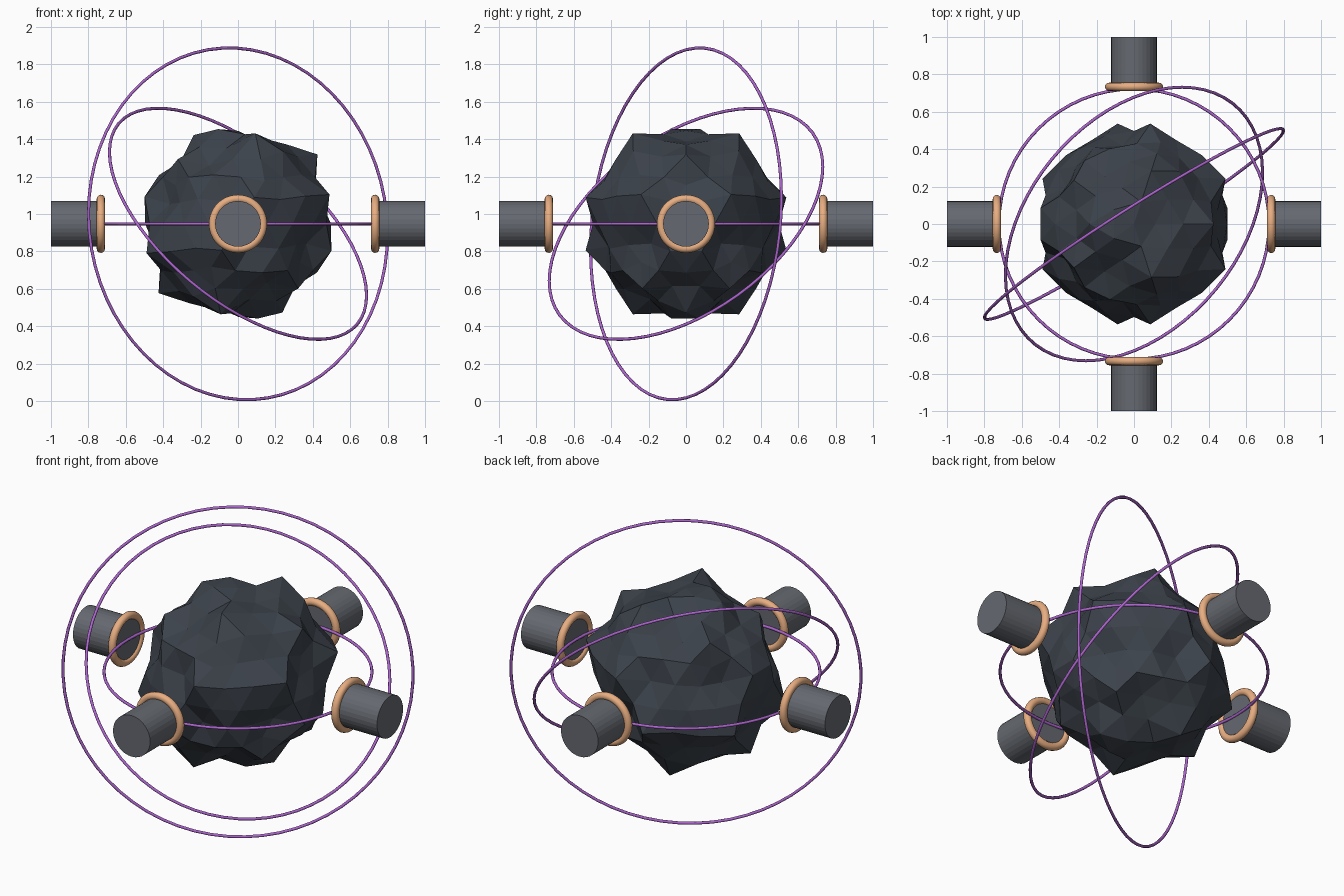
import bpy
from math import sin, cos, pi
from mathutils import Vector, Euler

if "Cube" in bpy.data.objects:
    bpy.data.objects.remove(bpy.data.objects["Cube"])

S = 1 / 1.8                      # overall scale
CENTRE = Vector((0, 0, 0.948))


def material(name, rgb):
    m = bpy.data.materials.new(name)
    m.diffuse_color = (*rgb, 1)
    m.use_nodes = True
    m.node_tree.nodes["Principled BSDF"].inputs["Base Color"].default_value = m.diffuse_color
    return m


ROCK = material("dark_rock", (0.045, 0.055, 0.07))
STEEL = material("steel", (0.13, 0.14, 0.16))
COPPER = material("copper", (0.8, 0.42, 0.22))
VIOLET = material("violet", (0.42, 0.13, 0.62))


def finish(name, mat, smooth=False):
    ob = bpy.context.object
    ob.name = name
    ob.data.materials.append(mat)
    if smooth:
        bpy.ops.object.shade_smooth()
    return ob


# lumpy faceted core
bpy.ops.mesh.primitive_ico_sphere_add(subdivisions=3, radius=1, location=CENTRE)
core = finish("rock_core", ROCK)
for v in core.data.vertices:
    d = v.co.normalized()
    bump = sin(6 * d.x) * cos(6 * d.y) * sin(6 * d.z)
    v.co = d * (0.895 + 0.17 * bump) * S

# thin orbit rings, each larger and more tilted
for i in range(3):
    bpy.ops.mesh.primitive_torus_add(
        major_radius=(1.3 + 0.2 * i) * S, minor_radius=0.015 * S,
        major_segments=64, minor_segments=8,
        location=CENTRE, rotation=(0.5 * i, 0.7 * i, 0))
    finish(f"orbit_ring_{i + 1}", VIOLET, True)

# four emitters around the core, each with a copper collar
for i in range(4):
    a = i * pi / 2
    out = Vector((cos(a), sin(a), 0))
    rot = Euler((0, pi / 2, a))
    bpy.ops.mesh.primitive_cylinder_add(
        vertices=32, radius=0.22 * S, depth=0.5 * S,
        location=CENTRE + out * 1.55 * S, rotation=rot)
    finish(f"emitter_{i + 1}", STEEL)
    bpy.ops.mesh.primitive_torus_add(
        major_radius=0.24 * S, minor_radius=0.04 * S,
        major_segments=48, minor_segments=12,
        location=CENTRE + out * 1.32 * S, rotation=rot)
    finish(f"emitter_collar_{i + 1}", COPPER, True)
